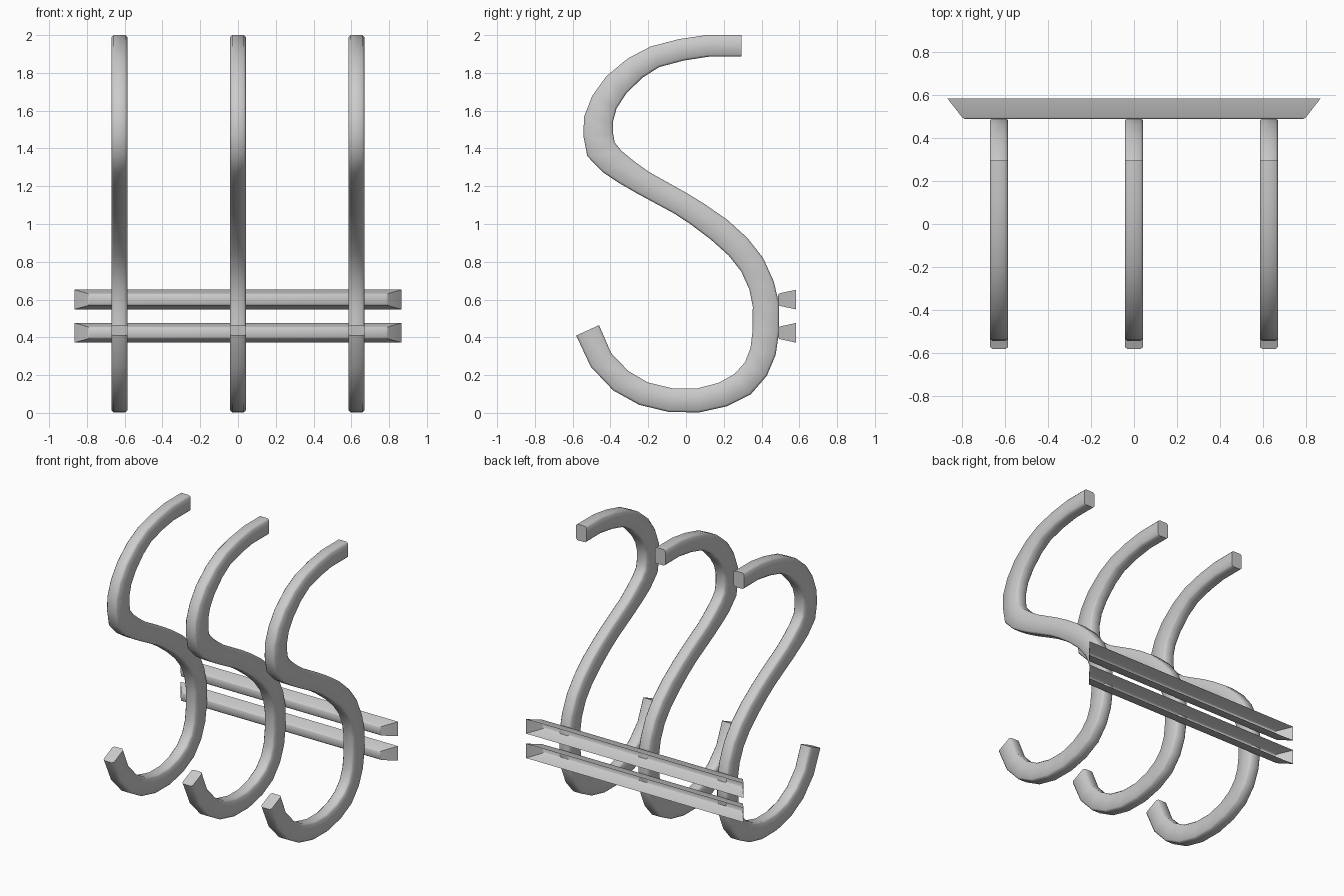
import bpy, bmesh, math
from mathutils import Vector

if "Cube" in bpy.data.objects:
    bpy.data.objects.remove(bpy.data.objects["Cube"])

# Hook centre line, top to bottom: (y, z, band width)
PATH = [
    (0.295, 1.943, .115), (0.115, 1.943, .115), (-0.025, 1.922, .116), (-0.165, 1.885, .118),
    (-0.27, 1.825, .128), (-0.37, 1.735, .14), (-0.432, 1.645, .145), (-0.463, 1.555, .155),
    (-0.465, 1.475, .158), (-0.45, 1.395, .162), (-0.39, 1.33, .15), (-0.315, 1.275, .14),
    (-0.23, 1.22, .13), (-0.03, 1.11, .127), (0.06, 1.053, .13), (0.175, 0.97, .136),
    (0.275, 0.88, .136), (0.35, 0.785, .136), (0.40, 0.675, .136), (0.423, 0.57, .14),
    (0.423, 0.435, .14), (0.408, 0.325, .138), (0.37, 0.232, .136), (0.30, 0.152, .138),
    (0.195, 0.097, .132), (0.065, 0.066, .127), (-0.08, 0.067, .127), (-0.225, 0.102, .127),
    (-0.345, 0.17, .13), (-0.45, 0.28, .13), (-0.521, 0.437, .133),
]


def loft(name, loops, cap_end):
    """Skin closed loops of points, capping the first and optionally the last."""
    bm = bmesh.new()
    rings = [[bm.verts.new(p) for p in loop] for loop in loops]
    n = len(rings[0])
    for a, b in zip(rings, rings[1:]):
        for i in range(n):
            j = (i + 1) % n
            bm.faces.new((a[i], a[j], b[j], b[i]))
    bm.faces.new(rings[0][::-1])
    if cap_end:
        bm.faces.new(rings[-1])
    bmesh.ops.recalc_face_normals(bm, faces=bm.faces)
    mesh = bpy.data.meshes.new(name)
    bm.to_mesh(mesh)
    bm.free()
    obj = bpy.data.objects.new(name, mesh)
    bpy.context.collection.objects.link(obj)
    bpy.ops.object.select_all(action='DESELECT')
    obj.select_set(True)
    bpy.context.view_layer.objects.active = obj
    bpy.ops.object.shade_smooth_by_angle(angle=math.radians(50))
    return obj


def hook(name, x):
    """S-shaped band with a chamfered rectangular section."""
    hx, c = 0.042, 0.011
    loops = []
    for i, (y, z, w) in enumerate(PATH):
        p = Vector((y, z))
        dirs = []
        if i > 0:
            dirs.append((p - Vector(PATH[i - 1][:2])).normalized())
        if i < len(PATH) - 1:
            dirs.append((Vector(PATH[i + 1][:2]) - p).normalized())
        t = sum(dirs, Vector((0, 0))).normalized()
        ny, nz, h = -t.y, t.x, w / 2
        section = [(hx, h - c), (hx - c, h), (c - hx, h), (-hx, h - c),
                   (-hx, c - h), (c - hx, -h), (hx - c, -h), (hx, c - h)]
        loops.append([(x + u, y + ny * v, z + nz * v) for u, v in section])
    return loft(name, loops, True)


def rail(name, z):
    """Flared channel, open at the back."""
    loops = []
    for y, hx, hz in [(0.487, 0.785, 0.024), (0.495, 0.798, 0.033), (0.582, 0.866, 0.052)]:
        loops.append([(hx, y, z + hz), (-hx, y, z + hz), (-hx, y, z - hz), (hx, y, z - hz)])
    return loft(name, loops, False)


# Three hooks side by side
for label, x in (("left", -0.627), ("middle", 0.0), ("right", 0.627)):
    hook("hook_" + label, x)

# Two mounting rails behind them
rail("rail_upper", 0.60)
rail("rail_lower", 0.424)
